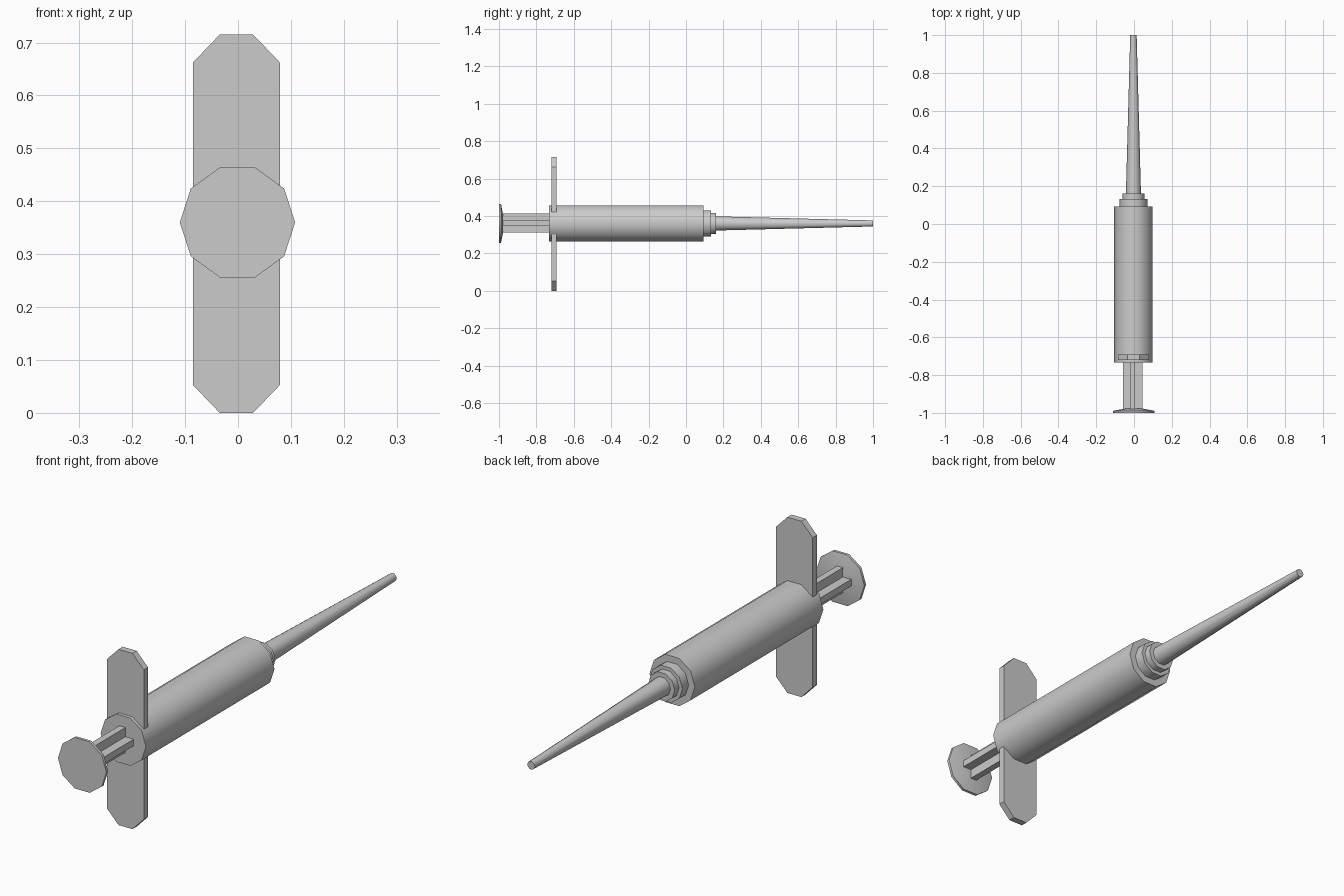
import bpy, bmesh
from math import cos, sin, tau, radians

if "Cube" in bpy.data.objects:
    bpy.data.objects.remove(bpy.data.objects["Cube"])

CX, CZ, SIDES = -0.003, 0.36, 10


def finish(name, bm, smooth=False):
    bmesh.ops.recalc_face_normals(bm, faces=bm.faces)
    mesh = bpy.data.meshes.new(name)
    bm.to_mesh(mesh)
    bm.free()
    obj = bpy.data.objects.new(name, mesh)
    bpy.context.collection.objects.link(obj)
    if smooth:
        bpy.ops.object.select_all(action='DESELECT')
        obj.select_set(True)
        bpy.context.view_layer.objects.active = obj
        bpy.ops.object.shade_smooth_by_angle(angle=radians(40))
    return obj


def lathe(name, profile, cx=CX):
    """Ten-sided solid along y from (y, radius) pairs."""
    bm = bmesh.new()
    rings = [[bm.verts.new((cx + r * cos(tau * i / SIDES), y, CZ + r * sin(tau * i / SIDES)))
              for i in range(SIDES)] for y, r in profile]
    for a, b in zip(rings, rings[1:]):
        for i in range(SIDES):
            j = (i + 1) % SIDES
            bm.faces.new((a[i], a[j], b[j], b[i]))
    bm.faces.new(rings[0])
    bm.faces.new(rings[-1])
    return finish(name, bm, smooth=True)


def prism(name, outline, y0, y1):
    """Extrude an (x, z) outline along y."""
    bm = bmesh.new()
    face = bm.faces.new([bm.verts.new((x, y0, z)) for x, z in outline])
    ext = bmesh.ops.extrude_face_region(bm, geom=[face])
    bmesh.ops.translate(bm, vec=(0, y1 - y0, 0),
                        verts=[v for v in ext['geom'] if isinstance(v, bmesh.types.BMVert)])
    return finish(name, bm)


# Barrel with stepped nozzle collars
lathe("barrel", [(-0.733, 0.102), (0.093, 0.102), (0.093, 0.074), (0.133, 0.074),
                 (0.133, 0.059), (0.161, 0.059), (0.161, 0.02)])

# Tapered needle
lathe("needle", [(0.155, 0.04), (1.0, 0.017)])

# Thumb disc with shallow cone towards the plunger rod
lathe("thumb_disc", [(-1.0, 0.109), (-0.989, 0.109), (-0.978, 0.05)], cx=-0.001)

# Plunger rod with cross-shaped section
a, t = 0.051, 0.0135
quarter = [(a, t), (t, t), (t, a)]
cross = []
for k in range(4):
    c, s = round(cos(tau * k / 4)), round(sin(tau * k / 4))
    cross += [(CX - 0.004 + x * c - z * s, CZ + 0.002 + x * s + z * c) for x, z in quarter]
prism("plunger_rod", cross, -0.985, -0.70)

# Finger flange, a tall plate with clipped corners
half = [(0.0825, 0.3045), (0.0315, 0.3575)]
right = [(0.0825, -0.3045)] + half
outline = right + [(-x, z) for x, z in reversed(right)]
outline = [(0.0315, -0.3575)] + outline + [(-0.0315, -0.3575)]
prism("finger_flange", [(CX + x, 0.3575 + z) for x, z in outline], -0.719, -0.692)
